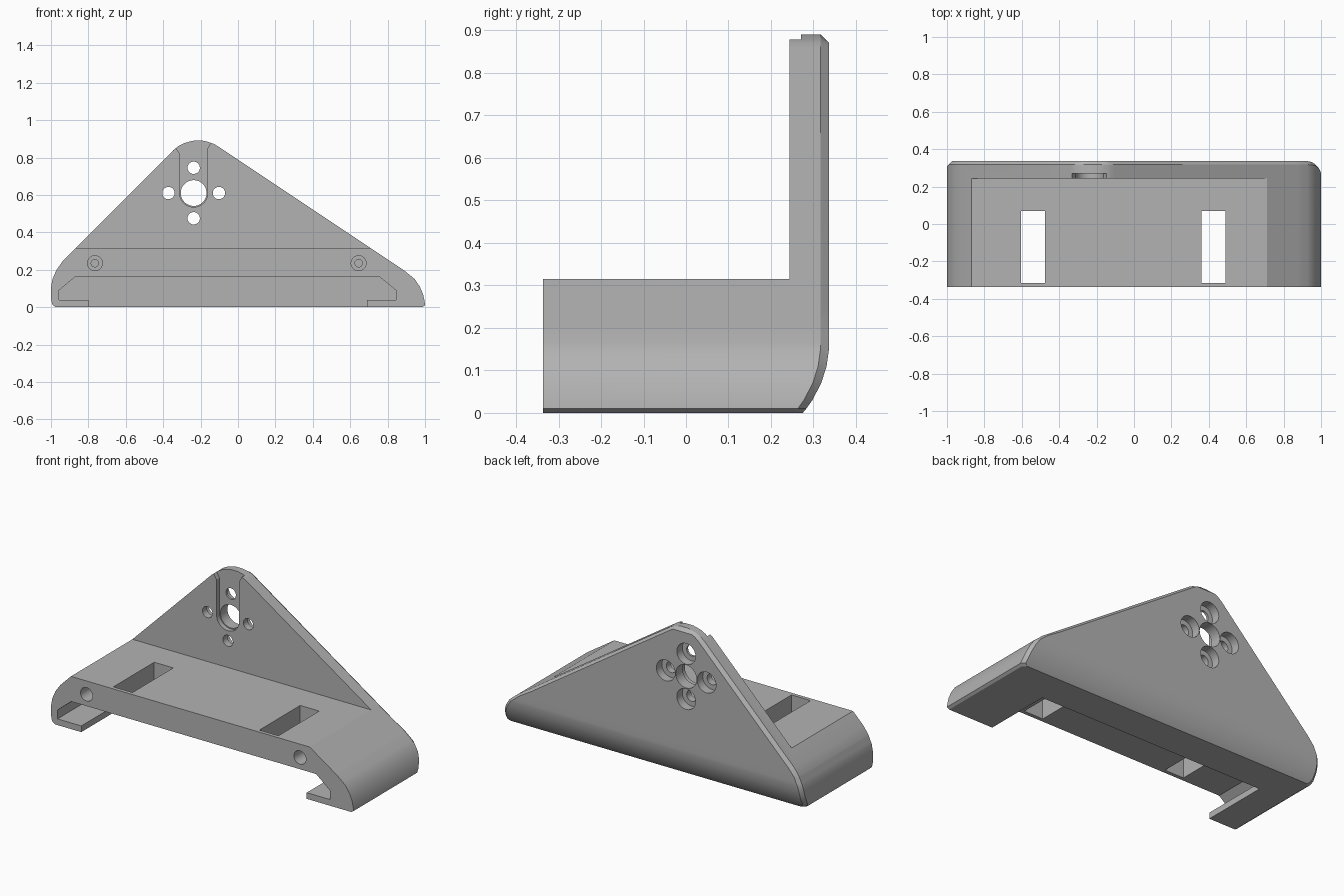
import bpy, bmesh, math
from mathutils import Vector

if "Cube" in bpy.data.objects:
    bpy.data.objects.remove(bpy.data.objects["Cube"])

FRONT, BACK, TOP, CHAMFER = -0.337, 0.337, 0.89, 0.02
HUB_X, HUB_Z = -0.237, 0.61

grey = bpy.data.materials.new("plain_grey")
grey.use_nodes = True
grey.diffuse_color = (0.45, 0.45, 0.45, 1)
grey.node_tree.nodes["Principled BSDF"].inputs["Base Color"].default_value = (0.45, 0.45, 0.45, 1)


def make_object(name, bm):
    bmesh.ops.recalc_face_normals(bm, faces=bm.faces)
    mesh = bpy.data.meshes.new(name)
    bm.to_mesh(mesh)
    bm.free()
    mesh.materials.append(grey)
    obj = bpy.data.objects.new(name, mesh)
    bpy.context.collection.objects.link(obj)
    return obj


def loft(name, rings):
    bm = bmesh.new()
    loops = [[bm.verts.new(p) for p in ring] for ring in rings]
    for a, b in zip(loops, loops[1:]):
        for i in range(len(a)):
            j = (i + 1) % len(a)
            bm.faces.new((a[i], a[j], b[j], b[i]))
    bm.faces.new(loops[0])
    bm.faces.new(loops[-1])
    return make_object(name, bm)


def prism(outline, y0, y1):
    """Extrude an x, z outline from y0 to y1."""
    return loft("cutter", [[(x, y, z) for x, z in outline] for y in (y0, y1)])


def box(x0, x1, y0, y1, z0, z1):
    return prism([(x0, z0), (x1, z0), (x1, z1), (x0, z1)], y0, y1)


def bore(x, z, r, y0, y1, n=40):
    turns = [2 * math.pi * i / n for i in range(n)]
    return prism([(x + r * math.cos(a), z + r * math.sin(a)) for a in turns], y0, y1)


def cut(target, cutter):
    cutter.hide_render = True
    mod = target.modifiers.new("cut", 'BOOLEAN')
    mod.operation, mod.solver, mod.object = 'DIFFERENCE', 'EXACT', cutter
    bpy.context.view_layer.objects.active = target
    bpy.ops.object.modifier_apply(modifier=mod.name)
    bpy.data.objects.remove(cutter)


def edge_x(profile, z):
    for (z0, x0), (z1, x1) in zip(profile, profile[1:]):
        if z <= z1:
            return x0 + (x1 - x0) * (z - z0) / (z1 - z0)
    return profile[-1][1]


# Silhouette edges as (height, x)
left = [(0, -.975), (.01, -.99), (.03, -.998), (.07, -1), (.11, -.999), (.15, -.992),
        (.2, -.97), (.245, -.938), (.84, -.345), (.86, -.32), (.875, -.292), (.885, -.26), (TOP, -.235)]
right = [(0, .985), (.01, 1), (.03, .998), (.07, .989), (.11, .972), (.15, .945),
         (.195, .89), (.862, -.11), (.875, -.134), (.885, -.165), (TOP, -.19)]


def back_y(z):
    """Rear face with its rounded lower edge."""
    r, start = 0.25, 0.165
    if z >= start:
        return BACK
    return BACK - r + math.sqrt(r * r - (start - z) ** 2)


# Bracket solid: horizontal slices with chamfered rear corners
levels = sorted({z for z, x in left + right} | {.165, .87})
rings = []
for z in levels:
    xl, xr, y = edge_x(left, z), edge_x(right, z), back_y(z)
    yi = min(y, BACK - max(0, z - TOP + CHAMFER))
    inset = CHAMFER * (1.3 if z > .2 else 1)
    rings.append([(xl, FRONT, z), (xl, y - CHAMFER, z), (xl + inset, yi, z),
                  (xr - inset, yi, z), (xr, y - CHAMFER, z), (xr, FRONT, z)])
bracket = loft("mounting_bracket", rings)

# Clear the space above the base, leaving the upright plate
cut(bracket, box(-1.2, 1.2, -0.5, 0.243, 0.315, 1.1))

# Sliding pocket with its open slot underneath
pocket = [(-.8, -.05), (.69, -.05), (.69, .037), (.845, .037), (.845, .09),
          (.752, .165), (-.867, .165), (-.957, .09), (-.957, .037), (-.8, .037)]
cut(bracket, prism(pocket, -0.5, 0.072))

# Windows through the base
for x in (-0.54, 0.425):
    cut(bracket, box(x - .063, x + .063, -0.315, 0.07, 0.1, 0.4))

# Stepped screw holes in the base front
for x in (-0.765, 0.645):
    cut(bracket, bore(x, .235, .04, -0.5, -0.24))
    cut(bracket, bore(x, .235, .02, -0.3, 0.1))

# Cable groove with a round lower end and flared mouth
arc = [math.pi + math.pi * i / 20 for i in range(21)]
groove = [(HUB_X + .075 * math.cos(a), HUB_Z + .075 * math.sin(a)) for a in arc]
groove += [(HUB_X + .075, .85), (HUB_X + .092, .88), (HUB_X + .092, 1),
           (HUB_X - .1, 1), (HUB_X - .1, .86), (HUB_X - .075, .82)]
cut(bracket, prism(groove, 0.1, 0.271))

# Hub hole and four counterbored bolt holes
cut(bracket, bore(HUB_X, HUB_Z, .069, 0.1, 0.5))
for i in range(4):
    a = i * math.pi / 2
    x, z = HUB_X + .135 * math.cos(a), HUB_Z + .135 * math.sin(a)
    cut(bracket, bore(x, z, .033, 0.1, 0.5))
    cut(bracket, bore(x, z, .062, 0.285, 0.5))

bpy.ops.object.select_all(action='DESELECT')
bracket.select_set(True)
bpy.context.view_layer.objects.active = bracket
bpy.ops.object.shade_smooth_by_angle(angle=math.radians(25))
